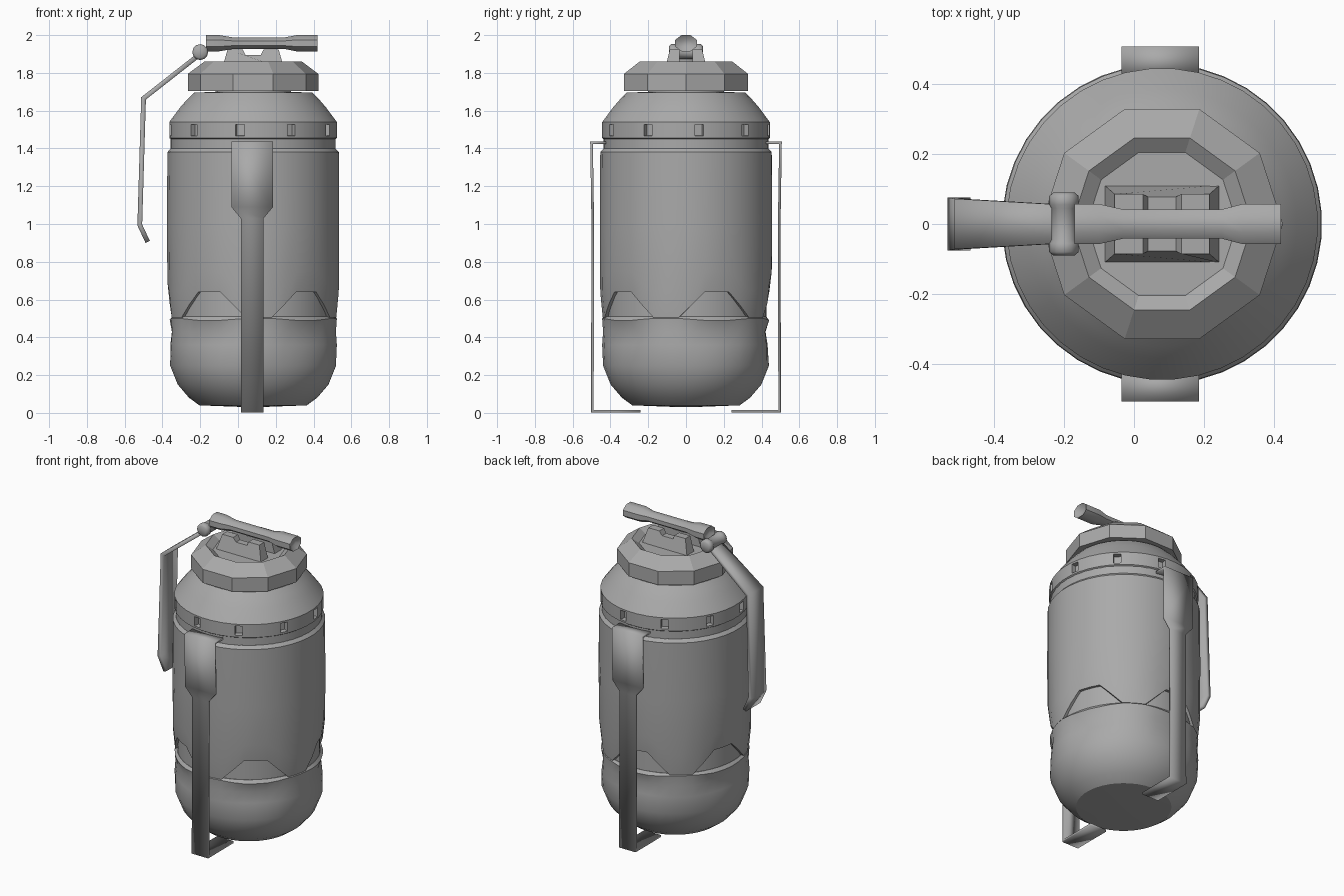
import bpy, bmesh, math
from mathutils import Vector, Matrix

cube = bpy.data.objects.get("Cube")
if cube:
    bpy.data.objects.remove(cube, do_unlink=True)

CX = 0.08  # body axis

grey = bpy.data.materials.new("plain grey")
grey.use_nodes = True
grey.diffuse_color = (0.4, 0.4, 0.4, 1)
grey.node_tree.nodes["Principled BSDF"].inputs["Base Color"].default_value = (0.4, 0.4, 0.4, 1)


def finish(name, bm, angle=30):
    bmesh.ops.recalc_face_normals(bm, faces=bm.faces)
    mesh = bpy.data.meshes.new(name)
    bm.to_mesh(mesh)
    bm.free()
    mesh.materials.append(grey)
    obj = bpy.data.objects.new(name, mesh)
    bpy.context.collection.objects.link(obj)
    bpy.ops.object.select_all(action="DESELECT")
    obj.select_set(True)
    bpy.context.view_layer.objects.active = obj
    bpy.ops.object.shade_smooth_by_angle(angle=math.radians(angle))
    return obj


def wave(i):
    """Five flat-topped waves around forty sides: 0 in a trough, 1 on a peak."""
    distance = abs((i + 4) % 8 - 4)
    return min(1, max(0, (distance - 1) / 2))


def lathe(profile, sides, phase=0):
    """Rows are (radius, height, radius change and height change on wave peaks)."""
    bm = bmesh.new()
    rows = []
    for r, z, dr, dz in [(*p, 0, 0)[:4] for p in profile]:
        row = []
        for i in range(sides):
            a = math.radians(phase) + math.tau * i / sides
            radius = r + dr * wave(i)
            row.append(bm.verts.new((radius * math.cos(a), radius * math.sin(a), z + dz * wave(i))))
        rows.append(row)
    for low, high in zip(rows, rows[1:]):
        for i in range(sides):
            j = (i + 1) % sides
            bm.faces.new((low[i], low[j], high[j], high[i]))
    bm.faces.new(rows[0])
    bm.faces.new(rows[-1])
    return bm


def place(bm, offset, rotation=None, scale=(1, 1, 1)):
    m = Matrix.Translation(offset) @ (rotation or Matrix()) @ Matrix.Diagonal((*scale, 1))
    bm.transform(m)
    return bm


def ribbon(name, path, across, thickness):
    """Bent metal strip; path points are (position, half width)."""
    bm = bmesh.new()
    pairs = [[bm.verts.new(Vector(p) + Vector(across) * s * w) for s in (-1, 1)] for p, w in path]
    for a, b in zip(pairs, pairs[1:]):
        bm.faces.new((a[0], a[1], b[1], b[0]))
    obj = finish(name, bm, 20)
    solid = obj.modifiers.new("thickness", "SOLIDIFY")
    solid.thickness = thickness
    solid.offset = 0
    solid.use_even_offset = True
    return obj


AXIS = (CX, 0, 0)
WAVE_PHASE = -86

# Rounded lower body, slightly dented under each wave peak
base = lathe([(0.02, 0.03), (0.285, 0.04), (0.34, 0.08), (0.4, 0.15), (0.44, 0.25),
              (0.445, 0.36, -0.012, 0), (0.44, 0.43, -0.018, 0), (0.445, 0.5, -0.004, -0.01),
              (0.43, 0.51, -0.004, 0)], 40, WAVE_PHASE)
finish("lower_body", place(base, AXIS))

# Inner core seen in the grooves
core = lathe([(0.425, 0.45), (0.425, 1.35), (0.437, 1.37), (0.437, 1.46)], 40)
finish("inner_core", place(core, AXIS))

# Sleeve with a chamfered wavy lower edge
sleeve = lathe([(0.42, 0.505, 0, 0.135), (0.442, 0.505, 0, 0.135), (0.455, 0.64, 0, 0.11),
                (0.457, 1.0), (0.455, 1.38), (0.437, 1.4)], 40, WAVE_PHASE)
finish("sleeve", place(sleeve, AXIS))

# Shoulder with ten recessed slots
shoulder = lathe([(0.43, 1.445), (0.445, 1.455), (0.445, 1.54), (0.385, 1.62), (0.35, 1.66),
                  (0.315, 1.695), (0.2, 1.7)], 40, 4.5)
shoulder.faces.ensure_lookup_table()
slots = [f for f in shoulder.faces if 1.48 < f.calc_center_median().z < 1.52
         and round((math.degrees(math.atan2(*f.calc_center_median().yx)) - 9) / 9) % 4 == 0]
bmesh.ops.recalc_face_normals(shoulder, faces=shoulder.faces)
bmesh.ops.inset_individual(shoulder, faces=slots, thickness=0.017)
bmesh.ops.inset_individual(shoulder, faces=slots, thickness=0.003, depth=-0.03)
finish("shoulder", place(shoulder, AXIS))

# Neck and ten-sided cap with a shallow dish
finish("neck", place(lathe([(0.2, 1.68), (0.2, 1.72)], 20), AXIS))
cap = lathe([(0.345, 1.705), (0.345, 1.795), (0.258, 1.86), (0.215, 1.83)], 10)
finish("cap", place(cap, AXIS), 20)

# Notched, sloping brackets on both sides of the bar
outline = [(-0.165, 1.82), (-0.135, 1.925), (-0.055, 1.925), (-0.04, 1.895)]
outline += [(-x, z) for x, z in reversed(outline)]
for side, name in ((-1, "front_bracket"), (1, "back_bracket")):
    bm = bmesh.new()
    inner = [bm.verts.new((CX + x, side * 0.035, z)) for x, z in outline]
    outer = [bm.verts.new((CX + x, side * ((0.07 if abs(x) < 0.05 else 0.085) + (1.925 - z) * 0.25), z))
             for x, z in outline]
    bm.faces.new(inner)
    bm.faces.new(outer)
    for i in range(len(outline)):
        j = (i + 1) % len(outline)
        bm.faces.new((inner[i], inner[j], outer[j], outer[i]))
    finish(name, bm, 20)

# Flared bar across the top, with hollowed ends
bar = lathe([(0.03, -0.15), (0.062, -0.17), (0.062, -0.1), (0.045, -0.03), (0.045, 0.25),
             (0.062, 0.31), (0.062, 0.42), (0.03, 0.4)], 8, 22.5)
finish("top_bar", place(bar, (0, 0, 1.957), Matrix.Rotation(math.pi / 2, 4, "Y"), (0.75, 1, 1)), 50)

# Hinge roller of the lever
hinge = lathe([(0.03, -0.09), (0.042, -0.08), (0.042, -0.055), (0.036, -0.045), (0.036, 0.045),
               (0.042, 0.055), (0.042, 0.08), (0.03, 0.09)], 12)
finish("lever_hinge", place(hinge, (-0.2, 0, 1.91), Matrix.Rotation(math.pi / 2, 4, "X")), 50)

# Bent lever hanging beside the body
ribbon("lever", [((-0.2, 0, 1.9), 0.055), ((-0.5, 0, 1.665), 0.072), ((-0.52, 0, 0.995), 0.076),
                 ((-0.478, 0, 0.905), 0.076)], (0, 1, 0), 0.025)

# Front and back straps hooked at the top with a foot below
strap = [(0.42, 1.43, 0.11), (0.5, 1.43, 0.11), (0.495, 1.09, 0.11), (0.493, 1.03, 0.06),
         (0.496, 0.008, 0.06), (0.24, 0.008, 0.06)]
for side, name in ((-1, "front_strap"), (1, "back_strap")):
    ribbon(name, [((CX - 0.005, side * y, z), w) for y, z, w in strap], (1, 0, 0), 0.014)
